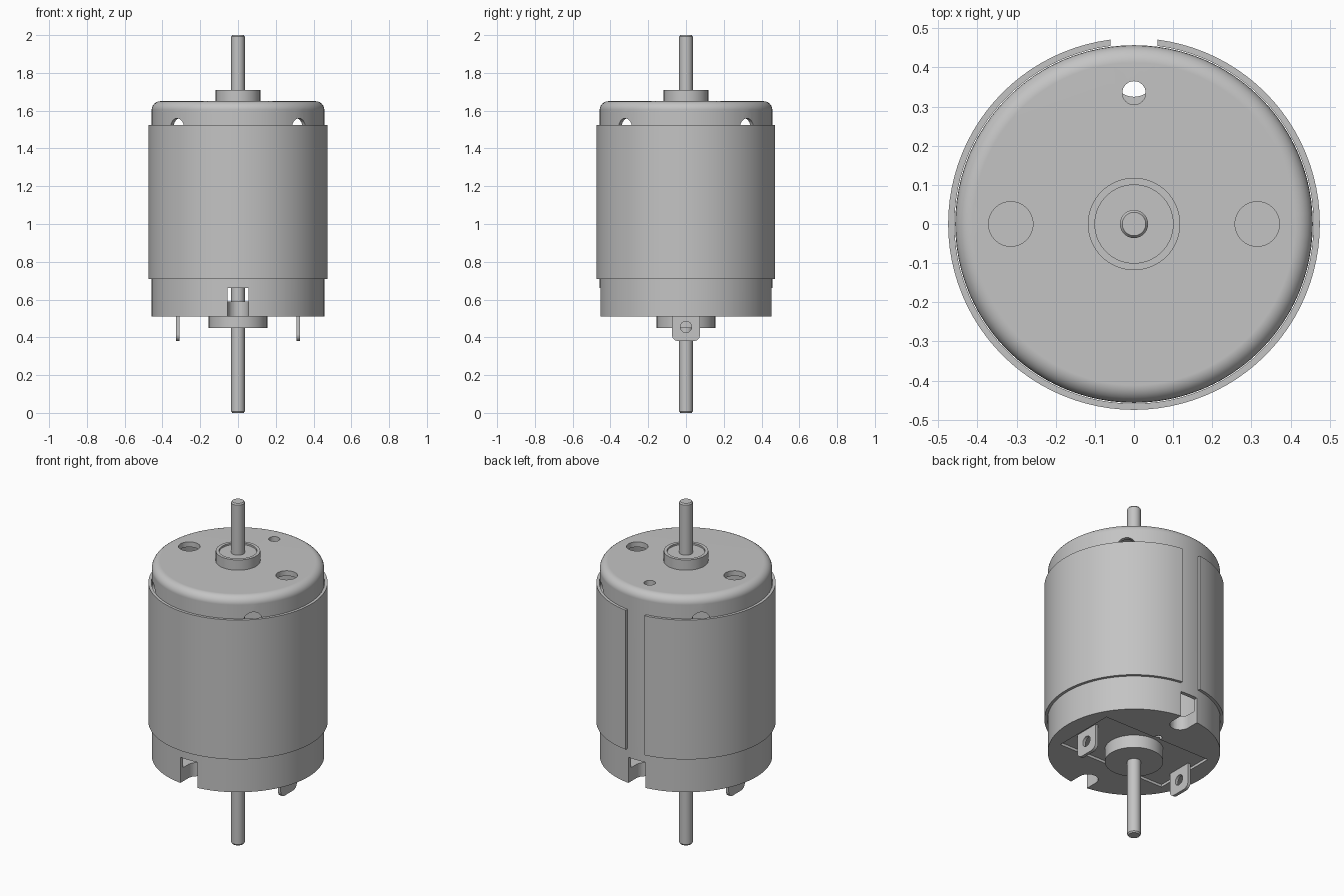
import bpy, bmesh, math
from mathutils import Matrix, Vector

if "Cube" in bpy.data.objects:
    bpy.data.objects.remove(bpy.data.objects["Cube"], do_unlink=True)

steel = bpy.data.materials.new("grey steel")
steel.use_nodes = True
steel.diffuse_color = (0.55, 0.55, 0.55, 1)
steel.node_tree.nodes["Principled BSDF"].inputs["Base Color"].default_value = steel.diffuse_color


def finish(name, bm):
    bmesh.ops.recalc_face_normals(bm, faces=bm.faces)
    mesh = bpy.data.meshes.new(name)
    bm.to_mesh(mesh)
    bm.free()
    mesh.materials.append(steel)
    ob = bpy.data.objects.new(name, mesh)
    bpy.context.collection.objects.link(ob)
    return ob


def activate(ob):
    bpy.ops.object.select_all(action="DESELECT")
    ob.select_set(True)
    bpy.context.view_layer.objects.active = ob


def lathe(name, profile, closed=False, steps=96):
    """Revolve (radius, z) points around the z axis."""
    bm = bmesh.new()
    verts = [bm.verts.new((r, 0, z)) for r, z in profile]
    edges = [bm.edges.new(p) for p in zip(verts, verts[1:])]
    if closed:
        edges.append(bm.edges.new((verts[-1], verts[0])))
    bmesh.ops.spin(bm, geom=verts + edges, cent=(0, 0, 0), axis=(0, 0, 1),
                   angle=math.tau, steps=steps)
    bmesh.ops.remove_doubles(bm, verts=bm.verts, dist=1e-5)
    return finish(name, bm)


def box(name, center, size):
    bm = bmesh.new()
    bmesh.ops.create_cube(bm, size=1, matrix=Matrix.Translation(center)
                          @ Matrix.Diagonal((*size, 1)))
    return finish(name, bm)


def rod(name, center, radius, depth, axis=(0, 0, 1)):
    bm = bmesh.new()
    turn = Vector((0, 0, 1)).rotation_difference(Vector(axis)).to_matrix().to_4x4()
    bmesh.ops.create_cone(bm, cap_ends=True, segments=32, radius1=radius, radius2=radius,
                          depth=depth, matrix=Matrix.Translation(center) @ turn)
    return finish(name, bm)


def cut(target, cutters):
    for cutter in cutters:
        cutter.hide_render = True
        mod = target.modifiers.new("cut", "BOOLEAN")
        mod.operation = "DIFFERENCE"
        mod.solver = "EXACT"
        mod.object = cutter
        activate(target)
        bpy.ops.object.modifier_apply(modifier=mod.name)
        bpy.data.objects.remove(cutter, do_unlink=True)


def smooth(ob):
    activate(ob)
    bpy.ops.object.shade_smooth_by_angle(angle=math.radians(30))
    ob.modifiers.new("flat_caps", "WEIGHTED_NORMAL").keep_sharp = True


# Hollow can with a rounded top rim
R, TOP, BASE, FILLET = 0.457, 1.65, 0.51, 0.045
rim = [(R - FILLET + FILLET * math.cos(a), TOP - FILLET + FILLET * math.sin(a))
       for a in (math.radians(15 * i) for i in range(7))]
can = lathe("can", [(R, BASE)] + rim + [(0, TOP), (0, 1.62), (0.435, 1.62), (0.435, BASE)],
            closed=True)
cutters = [rod("vent", (s * 0.315, 0, TOP), 0.057, 0.2) for s in (-1, 1)]
cutters.append(rod("pin_hole", (0, 0.335, TOP), 0.03, 0.2))
for sx in (-1, 1):
    for sy in (-1, 1):
        cutters.append(rod("side_hole", (sx * 0.32, sy * 0.32, 1.51), 0.05, 0.2, (sx, sy, 0)))
for s in (-1, 1):
    cutters.append(box("notch", (0, s * 0.45, 0.56), (0.11, 0.14, 0.2)))
cut(can, cutters)

# End cap closing the bottom, with notches and a shallow recess
cap = lathe("end_cap", [(0, BASE), (0.436, BASE), (0.436, 0.59), (0, 0.59)])
cutters = [box("recess", (0, 0, BASE), (0.7, 0.38, 0.03)),
           rod("cap_hole", (0, 0.2, BASE), 0.02, 0.08)]
for s in (-1, 1):
    cutters.append(rod("notch_end", (0, s * 0.38, 0.55), 0.055, 0.3))
    cutters.append(box("notch_side", (0, s * 0.43, 0.55), (0.11, 0.1, 0.3)))
cut(cap, cutters)

# Outer sleeve, split along the back
sleeve = lathe("sleeve", [(0.459, 0.71), (0.475, 0.71), (0.475, 1.525), (0.459, 1.525)],
               closed=True)
cut(sleeve, [box("split", (0, 0.47, 1.1), (0.12, 0.2, 1))])

# Bearings and shaft
top_bearing = lathe("top_bearing", [(0, 1.64), (0.118, 1.64), (0.118, 1.71),
                                    (0.1, 1.71), (0.1, 1.7), (0, 1.7)], steps=64)
bottom_bearing = lathe("bottom_bearing", [(0, 0.55), (0.155, 0.55), (0.155, 0.45), (0, 0.45)],
                       steps=64)
shaft = lathe("shaft", [(0, 0), (0.03, 0), (0.036, 0.008), (0.036, 1.992), (0.03, 2), (0, 2)],
              steps=48)

for part in (can, cap, sleeve, top_bearing, bottom_bearing, shaft):
    smooth(part)

# Flat terminals with rounded lower corners and an eyelet
for side, s in (("left", 1), ("right", -1)):
    bm = bmesh.new()
    outline = [(-0.075, 0.56)]
    for y, start in ((-0.04, 180), (0.04, 270)):
        for i in range(7):
            a = math.radians(start + 15 * i)
            outline.append((y + 0.035 * math.cos(a), 0.415 + 0.035 * math.sin(a)))
    outline.append((0.075, 0.56))
    face = bm.faces.new([bm.verts.new((s * 0.32 - 0.009, y, z)) for y, z in outline])
    ext = bmesh.ops.extrude_face_region(bm, geom=[face])
    bmesh.ops.translate(bm, vec=(0.018, 0, 0),
                        verts=[v for v in ext["geom"] if isinstance(v, bmesh.types.BMVert)])
    terminal = finish(side + "_terminal", bm)
    cut(terminal, [rod("eyelet", (s * 0.32, 0, 0.455), 0.03, 0.1, (1, 0, 0))])
    smooth(terminal)
